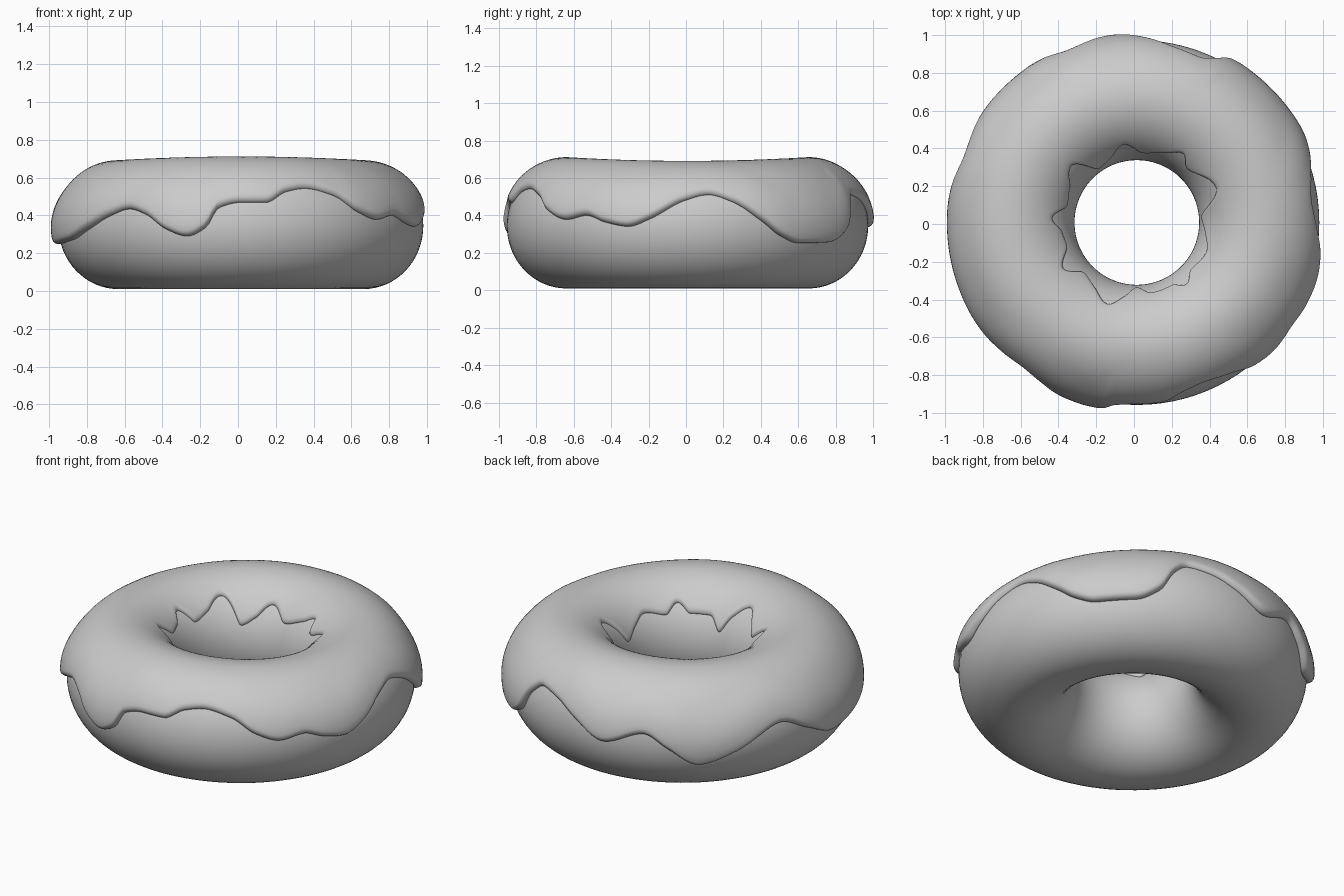
import bpy, bmesh
from math import sin, cos, acos, pi, sqrt, radians

if "Cube" in bpy.data.objects:
    bpy.data.objects.remove(bpy.data.objects["Cube"])

CX, CY, CZ = 0.015, 0.008, 0.34      # ring centre
R, RX, RZ = 0.648, 0.318, 0.335      # ring radius, tube half width / half height
N = 288

# icing edge on the outside: angle (deg), height
OUTER = [(7, .525), (15, .48), (24, .37), (31, .28), (38, .24), (51, .245), (59, .31),
         (64, .45), (69, .515), (78, .49), (87, .42), (98, .33), (112, .41), (120, .33),
         (130, .225), (142, .29), (159, .42), (170, .33), (183, .235), (203, .26),
         (214, .32), (224, .395), (232, .435), (239, .40), (246, .32), (253, .28),
         (259, .33), (263, .44), (270, .47), (278, .47), (285, .53), (292, .55),
         (302, .51), (310, .42), (318, .375), (326, .40), (333, .36), (341, .335),
         (348, .38), (359, .49)]
# icing edge inside the hole: angle (deg), radius
INNER = [(5, .335), (24, .45), (47, .38), (56, .43), (67, .39), (85, .36), (100, .41),
         (112, .36), (125, .34), (139, .45), (153, .39), (166, .37), (177, .44),
         (187, .39), (198, .38), (212, .45), (224, .375), (237, .40), (250, .45),
         (260, .39), (270, .335), (282, .37), (299, .37), (309, .41), (319, .37),
         (337, .39), (350, .36)]


def smooth_loop(pts, a):
    """Periodic Hermite interpolation of (angle, value) points."""
    n = len(pts)
    P = lambda i: (pts[i % n][0] + 360 * (i // n), pts[i % n][1])
    a = a % 360
    if a < pts[0][0]:
        a += 360
    i = max(k for k in range(n) if pts[k][0] <= a)
    p0, p1, p2, p3 = P(i - 1), P(i), P(i + 1), P(i + 2)

    def slope(u, v, w):
        s0, s1 = (v[1] - u[1]) / (v[0] - u[0]), (w[1] - v[1]) / (w[0] - v[0])
        return 0 if s0 * s1 <= 0 else 2 * s0 * s1 / (s0 + s1)
    h = p2[0] - p1[0]
    t = (a - p1[0]) / h
    m1, m2 = slope(p0, p1, p2) * h, slope(p1, p2, p3) * h
    return ((2*t**3 - 3*t*t + 1) * p1[1] + (t**3 - 2*t*t + t) * m1
            + (3*t*t - 2*t**3) * p2[1] + (t**3 - t*t) * m2)


def ring_point(theta, phi, off):
    """Point on the dough tube (phi 0 = up, +90 deg = outward), pushed out by off."""
    r = R + (RX + off) * sin(phi)
    z = CZ + (RZ + off) * cos(phi) - 0.01 * cos(2 * theta) * max(0, cos(phi))
    return (CX + r * cos(theta), CY + r * sin(theta), z + 0.005)


def skin(name, rows):
    """Join closed cross-sections around the ring."""
    bm = bmesh.new()
    vs = [[bm.verts.new(p) for p in row] for row in rows]
    n, m = len(vs), len(vs[0])
    for i in range(n):
        for j in range(m):
            a, b = vs[i], vs[(i + 1) % n]
            bm.faces.new((a[j], b[j], b[(j + 1) % m], a[(j + 1) % m]))
    bmesh.ops.recalc_face_normals(bm, faces=bm.faces)
    me = bpy.data.meshes.new(name)
    bm.to_mesh(me)
    bm.free()
    me.polygons.foreach_set("use_smooth", [True] * len(me.polygons))
    ob = bpy.data.objects.new(name, me)
    bpy.context.collection.objects.link(ob)
    return ob


# dough ring
skin("dough_ring", [[ring_point(2*pi*i/96, 2*pi*j/64, 0) for j in range(64)]
                    for i in range(96)])

# icing shell with rounded lip and thicker drips
LIP = 0.10                            # lip width as tube angle
rows = []
for i in range(N):
    deg = 360 * i / N
    th = radians(deg)
    z = smooth_loop(OUTER, deg)
    out = acos((z - CZ) / (RZ + 0.03))
    inn = -acos(max(-1, min(1, (R - smooth_loop(INNER, deg)) / (RX + 0.015)))) 
    inn = -(pi / 2 + inn)             # measured from straight up
    drip = 0.026 + 0.014 * max(0, min(1, (0.5 - z) / 0.22))
    edge = [0, .04, .15, .35, .65, 1]
    phis = ([inn + LIP * e for e in edge]
            + [inn + LIP + (out - inn - 2*LIP) * k / 30 for k in range(1, 30)]
            + [out - LIP * e for e in reversed(edge)])
    row = []
    for p in phis:
        d = min(p - inn, out - p) / LIP
        w = max(0, min(1, (p - out + 1.0) / 0.8))
        t = 0.022 + (drip - 0.022) * w * w * (3 - 2 * w)
        if p < 0:
            t = 0.022 - 0.006 * min(1, -p / 1.2)
        lip = sqrt(max(0, 1 - (1 - min(1, d)) ** 2))
        row.append(ring_point(th, p, -0.004 + (t + 0.004) * lip))
    # underside resting on the dough
    row += [ring_point(th, out + (inn - out) * k / 16, -0.004) for k in range(1, 16)]
    rows.append(row)
skin("icing", rows)
